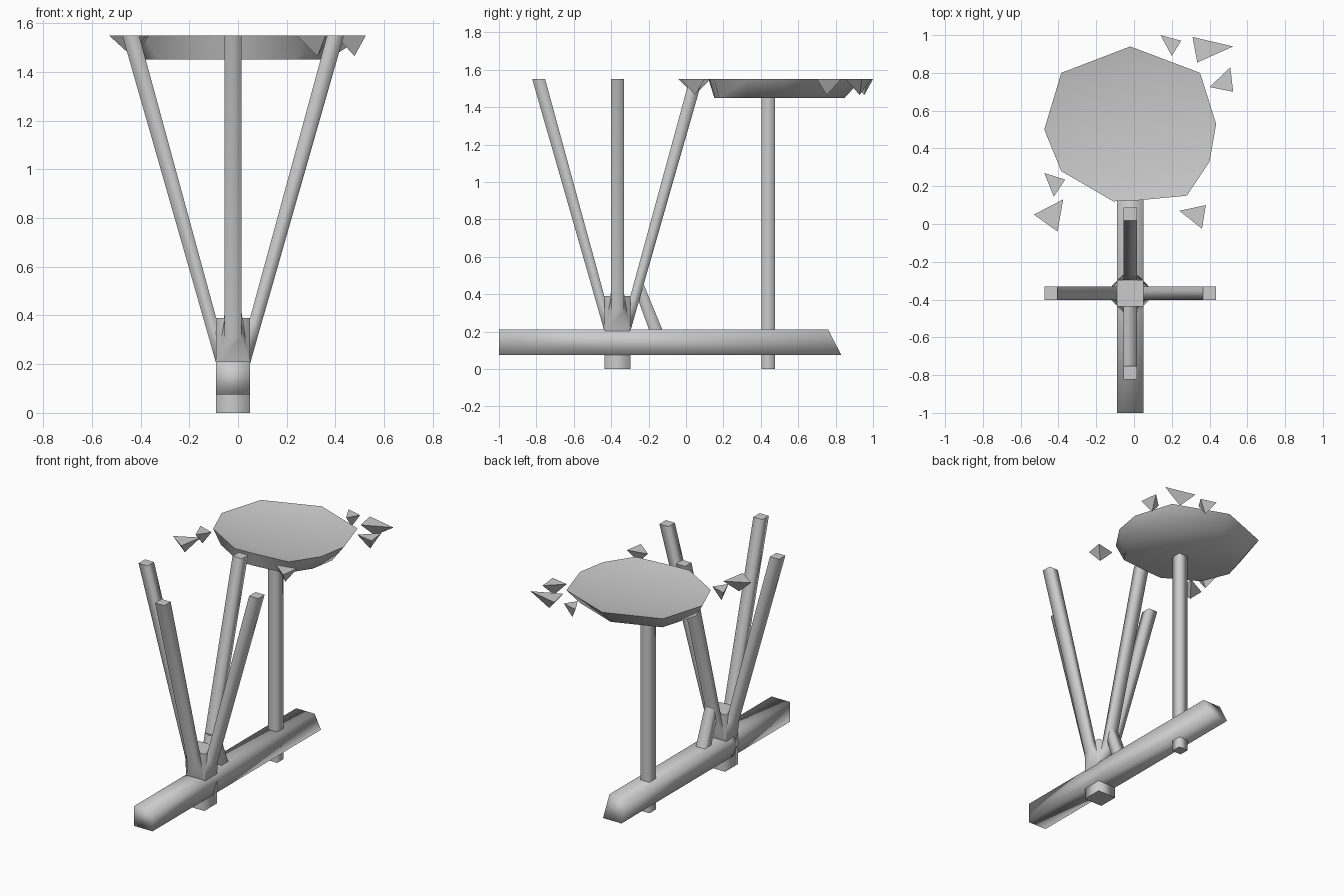
import bpy
from math import radians
from mathutils import Vector

if "Cube" in bpy.data.objects:
    bpy.data.objects.remove(bpy.data.objects["Cube"])

CX = -0.02    # shared centre line of the frame
PY = -0.367   # centre of the socket along the beam


def mesh_object(name, verts, faces, smooth=True):
    me = bpy.data.meshes.new(name)
    me.from_pydata([tuple(v) for v in verts], [], faces)
    me.update()
    for p in me.polygons:
        p.use_smooth = smooth
    ob = bpy.data.objects.new(name, me)
    bpy.context.collection.objects.link(ob)
    return ob


def loft(name, rings, flat_caps=True):
    """Closed skin through rings of equal vertex count (counter-clockwise, bottom to top)."""
    n = len(rings[0])
    verts = [v for r in rings for v in r]
    faces = [[k * n + i, k * n + (i + 1) % n, (k + 1) * n + (i + 1) % n, (k + 1) * n + i]
             for k in range(len(rings) - 1) for i in range(n)]
    faces.append(list(range(n))[::-1])
    faces.append([(len(rings) - 1) * n + i for i in range(n)])
    ob = mesh_object(name, verts, faces)
    for p in list(ob.data.polygons)[-2:]:
        p.use_smooth = not flat_caps
    return ob


def square(x, y, z, h, hy=None):
    hy = hy or h
    return [Vector((x + a * h, y + b * hy, z))
            for a, b in ((-1, -1), (1, -1), (1, 1), (-1, 1))]


# Main beam, lofted front to back, with its back end cut at a slant
def beam_ring(y, y_top=None):
    y_top = y if y_top is None else y_top
    return [Vector(p) for p in ((CX - 0.07, y, 0.075), (CX - 0.07, y_top, 0.212),
                                (CX + 0.07, y_top, 0.212), (CX + 0.07, y, 0.075))]


beam = loft("beam", [beam_ring(-1.0), beam_ring(PY - 0.07), beam_ring(PY + 0.07),
                     beam_ring(0.83, 0.76)], flat_caps=False)
beam.data.flip_normals()

# Socket block through the beam
loft("socket", [square(CX, PY, 0.0, 0.07), square(CX, PY, 0.39, 0.07)])


# Four splayed prongs growing out of the socket faces
def prong_ring(d, outer, inner):
    """Quad from (reach, height, half width) of its outer and inner edges."""
    side = Vector((-d.y, d.x, 0))
    base = Vector((CX, PY, 0))
    (ro, zo, wo), (ri, zi, wi) = outer, inner
    up = Vector((0, 0, 1))
    o, i = base + d * ro + up * zo, base + d * ri + up * zi
    return [o - side * wo, o + side * wo, i + side * wi, i - side * wi]


for name, d in (("left", (-1, 0, 0)), ("right", (1, 0, 0)),
                ("front", (0, -1, 0)), ("back", (0, 1, 0))):
    d = Vector(d)
    loft(name + "_prong",
         [prong_ring(d, (0.069, 0.20, 0.068), (0.069, 0.385, 0.035)),
          prong_ring(d, (0.10, 0.31, 0.035), (0.075, 0.41, 0.035)),
          prong_ring(d, (0.455, 1.55, 0.035), (0.386, 1.55, 0.035))])

# Short brace tucked under the back prong
loft("brace", [square(CX, -0.158, 0.20, 0.034, 0.036),
               square(CX, -0.255, 0.45, 0.034, 0.03)])

# Pole carrying the dish
loft("pole", [square(CX, 0.44, 0.0, 0.035), square(CX, 0.44, 1.47, 0.035)])

# Irregular shallow dish
rim = [(-0.02, 0.94), (-0.385, 0.80), (-0.475, 0.50), (-0.385, 0.28), (-0.11, 0.12),
       (0.02, 0.125), (0.28, 0.15), (0.40, 0.33), (0.435, 0.53), (0.35, 0.80)]


def ring(scale, cy, z):
    return [Vector((CX + (x - CX) * scale, cy + (y - 0.53) * scale, z)) for x, y in rim]


dish = loft("dish", [ring(0.85, 0.50, 1.45), ring(1.0, 0.53, 1.55), ring(0.70, 0.53, 1.525)],
            flat_caps=False)
dish.data.set_sharp_from_angle(angle=radians(60))

# Loose shards: flat triangle on top, point below
shards = [((0.14, 1.0), (0.25, 0.97), (0.20, 0.89)),
          ((0.31, 0.99), (0.525, 0.94), (0.335, 0.855)),
          ((0.51, 0.83), (0.525, 0.70), (0.40, 0.725)),
          ((-0.475, 0.27), (-0.365, 0.235), (-0.425, 0.145)),
          ((-0.375, 0.13), (-0.53, 0.05), (-0.405, -0.04)),
          ((0.24, 0.07), (0.38, 0.10), (0.36, -0.025))]
for i, tri in enumerate(shards):
    top = [Vector((x, y, 1.55)) for x, y in tri]
    if (top[1] - top[0]).cross(top[2] - top[0]).z < 0:
        top.reverse()
    tip = sum(top, Vector()) / 3 - Vector((0, 0, 0.085))
    mesh_object(f"shard_{i + 1}", top + [tip],
                [(0, 1, 2), (1, 0, 3), (2, 1, 3), (0, 2, 3)], smooth=False)
